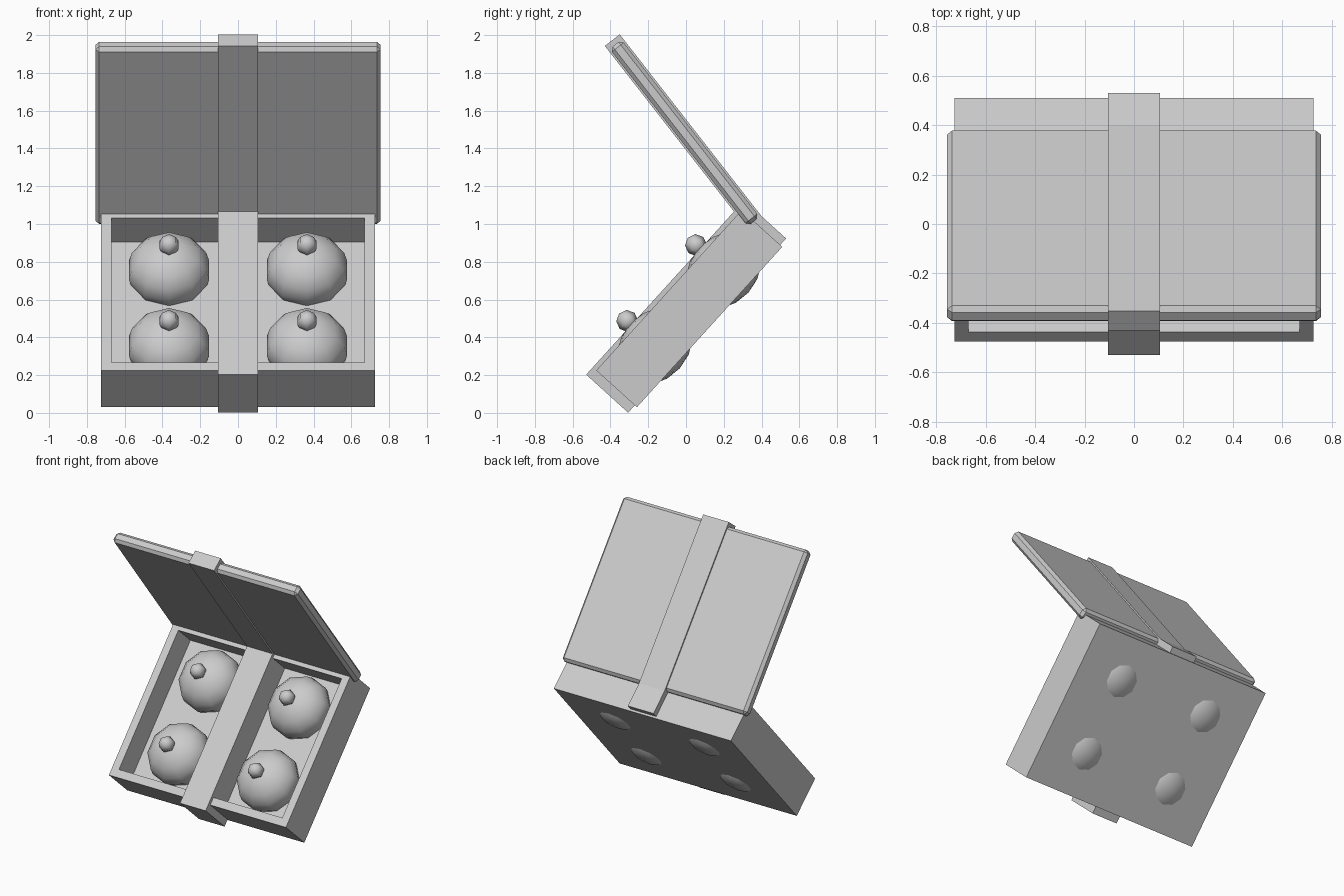
import bpy, bmesh
from math import radians
from mathutils import Matrix

if "Cube" in bpy.data.objects:
    bpy.data.objects.remove(bpy.data.objects["Cube"])

# Local frames: the tilted tray (origin at front bottom edge) and the open lid (origin at its centre)
TRAY = Matrix.Translation((0, -0.26, 0.03)) @ Matrix.Rotation(radians(47.8), 4, 'X')
LID = Matrix.Translation((0, -0.0075, 1.4825)) @ Matrix.Rotation(radians(127.95), 4, 'X')


def finish(name, bm, frame, smooth=False):
    bmesh.ops.recalc_face_normals(bm, faces=bm.faces[:])
    mesh = bpy.data.meshes.new(name)
    for f in bm.faces:
        f.smooth = smooth
    bm.to_mesh(mesh)
    bm.free()
    ob = bpy.data.objects.new(name, mesh)
    ob.matrix_world = frame
    bpy.context.collection.objects.link(ob)
    return ob


def block(size, centre):
    bm = bmesh.new()
    bmesh.ops.create_cube(bm, size=1, matrix=Matrix.Translation(centre) @ Matrix.Diagonal((*size, 1)))
    return bm


def ball(name, segments, rings, scale, centre):
    bm = bmesh.new()
    bmesh.ops.create_uvsphere(bm, u_segments=segments, v_segments=rings, radius=1,
                              matrix=Matrix.Translation(centre) @ Matrix.Diagonal((*scale, 1)))
    finish(name, bm, TRAY, smooth=True)


# Open tray: block with inset top pushed down to the floor
bm = block((1.45, 1.146, 0.29), (0, 0.573, 0.145))
top = max(bm.faces, key=lambda f: f.calc_center_median().z)
bmesh.ops.inset_region(bm, faces=[top], thickness=0.08)
pit = bmesh.ops.extrude_discrete_faces(bm, faces=[top])['faces'][0]
bmesh.ops.translate(bm, verts=pit.verts[:], vec=(0, 0, -0.19))
finish("tray", bm, TRAY)

# Band across the tray
finish("tray_band", block((0.21, 1.245, 0.30), (0, 0.57, 0.165)), TRAY)

# Lid with chamfered edges, and its band
lid = finish("lid", block((1.51, 1.19, 0.08), (0, 0, 0)), LID)
bevel = lid.modifiers.new("chamfer", 'BEVEL')
bevel.width = 0.02
bevel.segments = 1
finish("lid_band", block((0.21, 1.245, 0.10), (0, 0, 0)), LID)

# Four sweets, each with a small topping
for i, x in enumerate((-0.365, 0.365)):
    for j, y in enumerate((0.304, 0.846)):
        ball(f"sweet_{i}{j}", 10, 8, (0.2235, 0.2235, 0.177), (x, y, 0.147))
        ball(f"topping_{i}{j}", 6, 4, (0.058, 0.058, 0.058), (x, y, 0.345))
